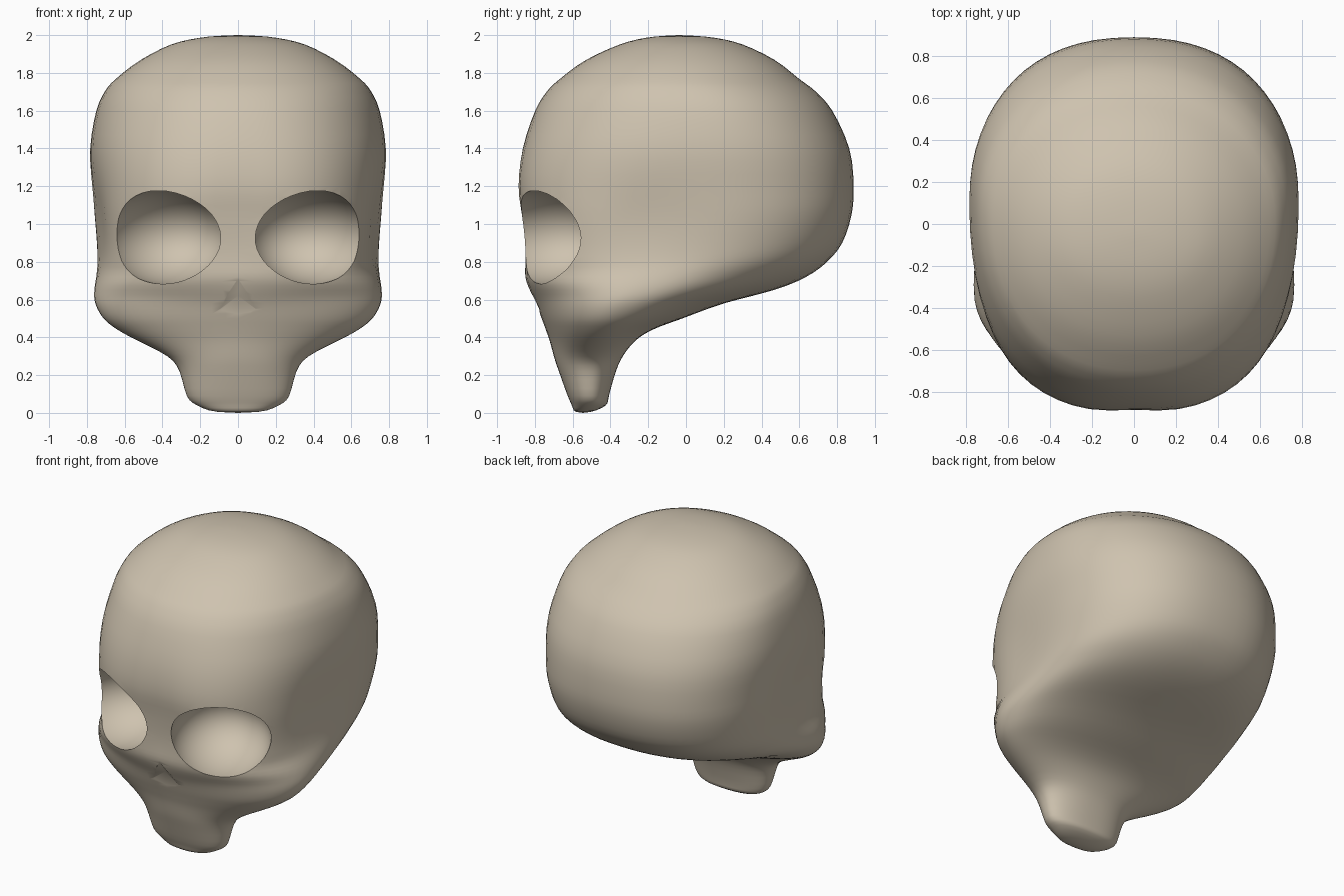
import bpy, bmesh, math
from mathutils import Vector, Matrix

if "Cube" in bpy.data.objects:
    bpy.data.objects.remove(bpy.data.objects["Cube"])

bone = bpy.data.materials.new("bone")
bone.diffuse_color = (0.62, 0.545, 0.43, 1)
bone.use_nodes = True
bone.node_tree.nodes["Principled BSDF"].inputs["Base Color"].default_value = bone.diffuse_color

# Horizontal sections: half width, front y, back y, y of widest point
ROWS = [
    (0.005, -0.592, -0.50, 0.13, -0.54),
    (0.04, -0.605, -0.42, 0.22, -0.51),
    (0.09, -0.625, -0.41, 0.272, -0.51),
    (0.22, -0.675, -0.37, 0.31, -0.51),
    (0.30, -0.70, -0.335, 0.37, -0.50),
    (0.38, -0.722, -0.27, 0.53, -0.46),
    (0.44, -0.743, -0.18, 0.64, -0.42),
    (0.50, -0.765, -0.02, 0.715, -0.39),
    (0.58, -0.795, 0.20, 0.760, -0.34),
    (0.65, -0.83, 0.47, 0.765, -0.27),
    (0.72, -0.855, 0.64, 0.757, -0.15),
    (0.80, -0.855, 0.75, 0.750, 0.0),
    (0.90, -0.86, 0.83, 0.753, 0.05),
    (1.05, -0.88, 0.88, 0.765, 0.10),
    (1.20, -0.90, 0.89, 0.775, 0.10),
    (1.40, -0.872, 0.87, 0.787, 0.10),
    (1.60, -0.80, 0.775, 0.752, 0.08),
    (1.70, -0.74, 0.69, 0.708, 0.04),
    (1.77, -0.67, 0.60, 0.65, 0.0),
    (1.87, -0.53, 0.47, 0.515, -0.03),
    (1.95, -0.35, 0.30, 0.355, -0.04),
    (1.985, -0.22, 0.16, 0.21, -0.04),
    (1.998, -0.09, 0.02, 0.075, -0.04),
]
# Squareness of the front and back half by height
SQUARE = [(0, 2.3, 2.3), (0.22, 2.2, 2.2), (0.38, 1.9, 2.1), (0.6, 1.95, 2.2), (0.72, 2.3, 2.3),
          (0.82, 2.65, 2.35), (1.05, 2.7, 2.35), (1.2, 2.55, 2.3), (1.4, 2.4, 2.2),
          (1.6, 2.25, 2.08), (1.8, 2.15, 2.05), (2.0, 2.1, 2.1)]
SEG, SUB = 64, 3


def squareness(z):
    for a, b in zip(SQUARE, SQUARE[1:]):
        if z <= b[0]:
            t = (z - a[0]) / (b[0] - a[0])
            t = t * t * (3 - 2 * t)
            return a[1] + (b[1] - a[1]) * t, a[2] + (b[2] - a[2]) * t
    return SQUARE[-1][1:]


def smooth_rows(rows):
    out = []
    for i in range(len(rows) - 1):
        p = [rows[max(0, min(len(rows) - 1, i + k))] for k in (-1, 0, 1, 2)]
        for s in range(SUB):
            t = s / SUB
            out.append([0.5 * (2 * b + (c - a) * t + (2 * a - 5 * b + 4 * c - d) * t * t
                               + (3 * b - a - 3 * c + d) * t ** 3) for a, b, c, d in zip(*p)])
    return out + [list(rows[-1])]


def finish(bm, name, helper=False):
    bmesh.ops.recalc_face_normals(bm, faces=bm.faces)
    me = bpy.data.meshes.new(name)
    bm.to_mesh(me)
    bm.free()
    me.materials.append(bone)
    ob = bpy.data.objects.new(name, me)
    bpy.context.collection.objects.link(ob)
    ob.hide_render = helper
    for p in me.polygons:
        p.use_smooth = True
    return ob


# Skull body: loft of the sections with hollow temples
bm = bmesh.new()
rings = []
for z, yf, yb, hw, yc in smooth_rows(ROWS):
    nf, nb = squareness(z)
    ring = []
    for i in range(SEG):
        a = 2 * math.pi * i / SEG
        c, s = math.cos(a), math.sin(a)
        n = nb if s > 0 else nf
        x = hw * math.copysign(abs(c) ** (2 / n), c)
        y = yc + (yb - yc if s > 0 else yc - yf) * math.copysign(abs(s) ** (2 / n), s)
        x *= 1 - 0.04 * math.exp(-((y + 0.22) / 0.2) ** 2 - ((z - 1.0) / 0.22) ** 2)
        # shallow dip between the brows
        if s < 0:
            y += 0.025 * math.exp(-(x / 0.09) ** 2 - ((z - 1.1) / 0.25) ** 2)
        ring.append(bm.verts.new((x, y, z)))
    rings.append(ring)
for lo, hi in zip(rings, rings[1:]):
    for i in range(SEG):
        j = (i + 1) % SEG
        bm.faces.new((lo[i], lo[j], hi[j], hi[i]))
for ring, tip in ((rings[0], (0, -0.55, 0)), (rings[-1], (0, -0.04, 2.0))):
    v = bm.verts.new(tip)
    for i in range(SEG):
        bm.faces.new((ring[i], ring[(i + 1) % SEG], v))
# even out the loft
for _ in range(3):
    bmesh.ops.smooth_vert(bm, verts=bm.verts, factor=0.4, use_axis_x=True,
                          use_axis_y=True, use_axis_z=False)
skull = finish(bm, "skull")

# Eye socket cutters: tilted ellipsoids
cutters = []
for side in (-1, 1):
    bm = bmesh.new()
    m = (Matrix.Translation((side * 0.385, -0.74, 0.932))
         @ Matrix.Rotation(side * math.radians(28.6), 4, 'Z')
         @ Matrix.Diagonal((0.315, 0.36, 0.25, 1)))
    bmesh.ops.create_uvsphere(bm, u_segments=40, v_segments=24, radius=1, matrix=m)
    cutters.append(finish(bm, "eye_socket_cutter", True))

# Nose cutter: shallow pointed wedge that fades out at its foot
bm = bmesh.new()
for p in ((0, -0.85, 0.71), (0.12, -0.775, 0.53), (-0.12, -0.775, 0.53),
          (0, -0.785, 0.62), (0, -0.772, 0.52)):
    bm.verts.new(p)
    bm.verts.new(Vector(p) + Vector((0, -0.2, 0)))
bmesh.ops.convex_hull(bm, input=bm.verts)
bmesh.ops.delete(bm, geom=[v for v in bm.verts if not v.link_faces], context='VERTS')
cutters.append(finish(bm, "nose_cutter", True))

# Cut sockets and nose into the skull
bpy.context.view_layer.objects.active = skull
skull.select_set(True)
for c in cutters:
    mod = skull.modifiers.new("cut", 'BOOLEAN')
    mod.operation = 'DIFFERENCE'
    mod.solver = 'EXACT'
    mod.object = c
    bpy.ops.object.modifier_apply(modifier=mod.name)
for c in cutters:
    bpy.data.objects.remove(c)
bpy.ops.object.shade_smooth_by_angle(angle=math.radians(35))
